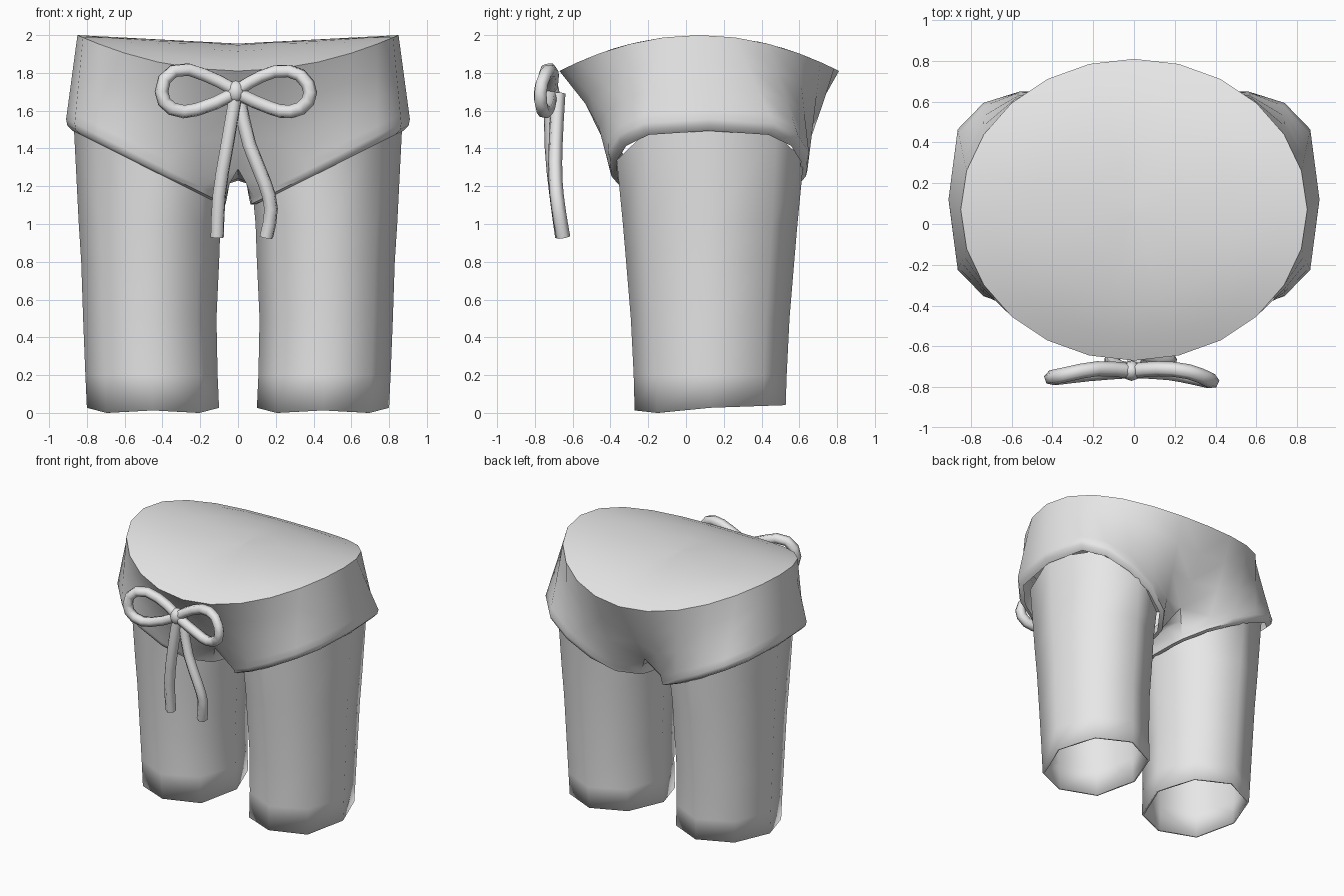
import bpy, bmesh
from math import sin, cos, radians, copysign
from mathutils import Vector, Matrix

cube = bpy.data.objects.get("Cube")
if cube:
    bpy.data.objects.remove(cube, do_unlink=True)

GREY = (0.8, 0.8, 0.8, 1)
cloth = bpy.data.materials.new("light_grey_cloth")
cloth.use_nodes = True
cloth.diffuse_color = GREY
cloth.node_tree.nodes["Principled BSDF"].inputs["Base Color"].default_value = GREY


def finish(name, bm, angle):
    """Turn a bmesh into a smooth-shaded object with sharp creases."""
    bmesh.ops.remove_doubles(bm, verts=bm.verts[:], dist=0.0005)
    bmesh.ops.recalc_face_normals(bm, faces=bm.faces[:])
    mesh = bpy.data.meshes.new(name)
    bm.to_mesh(mesh)
    bm.free()
    mesh.materials.append(cloth)
    mesh.shade_smooth()
    mesh.set_sharp_from_angle(angle=radians(angle))
    obj = bpy.data.objects.new(name, mesh)
    bpy.context.collection.objects.link(obj)


def bridge(bm, rows, closed=False):
    """Fill quads between successive rows of points."""
    grid = [[bm.verts.new(p) for p in row] for row in rows]
    for a, b in zip(grid, grid[1:]):
        n = len(a)
        for i in range(n if closed else n - 1):
            j = (i + 1) % n
            bm.faces.new((a[i], a[j], b[j], b[i]))


# Trunk: one half, from the closed waist down to the leg opening, then mirrored
LAST = 12
cols = range(LAST + 1)


def waist(i, s):
    a = radians(-90 + 180 * i / LAST)
    u, v = s * cos(a), s * sin(a)
    ridge = 1.955 + 0.045 * u
    rim = 1.81 + 0.19 * u * u
    w = min(1, v * v / max(1e-6, 1 - u * u))
    x = 0 if i in (0, LAST) else 0.85 * u
    return Vector((x, 0.07 + 0.74 * v, ridge + (rim - ridge) * w ** 1.25))


def opening(deg, s=1.0, drop=0.0):
    a = radians(deg)
    x = 0.485 + 0.425 * s * cos(a)
    y = 0.12 + 0.535 * s * copysign(abs(sin(a)) ** 0.55, sin(a))
    return Vector((x, y, 1.13 + 0.5 * (x - 0.06) - drop))


crotch = [Vector((0, y, z)) for y, z in
          ((-0.28, 1.29), (-0.1, 1.24), (0.1, 1.23), (0.3, 1.24), (0.5, 1.29))]
hem = [-160 + 320 * i / LAST for i in cols]


def side_point(i, t):
    top = waist(i, 1)
    end = opening(hem[i])
    if i in (0, LAST):
        end, t = crotch[0 if i == 0 else 4], t / 0.9
    p = top.lerp(end, t)
    ease = t ** (0.85 if top.y < 0.07 else 1.05)
    p.y = top.y + (end.y - top.y) * ease
    return p


bm = bmesh.new()
rows = [[waist(i, s) for i in cols] for s in (0.04, 0.3, 0.6, 0.85, 1)]
rows += [[side_point(i, t) for i in cols] for t in (0.3, 0.6, 0.9)]
rows.append([opening(d) for d in hem])
bridge(bm, rows)
bm.faces.new([bm.verts.new(waist(i, 0.04)) for i in cols])
# Rounded crotch between the two openings
inner = [opening(d) for d in (-160, -170, -180, -190, -200)]
middle = [c.lerp(p, 0.5) for c, p in zip(crotch, inner)]
for p, c in list(zip(middle, crotch))[1:4]:
    p.x, p.z = 0.045, c.z - 0.015
bridge(bm, [crotch, middle, inner])
# Hem rolled in towards the leg
ring = hem + [170, 180, 190]
bridge(bm, [[opening(d, s, z) for d in ring]
            for s, z in ((1, 0), (0.985, 0.03), (0.92, 0.045))], closed=True)
bmesh.ops.remove_doubles(bm, verts=bm.verts[:], dist=0.0005)
bmesh.ops.mirror(bm, geom=bm.verts[:] + bm.edges[:] + bm.faces[:],
                 matrix=Matrix.Identity(4), axis='X', merge_dist=0.001)
finish("trunk", bm, 60)


# Legs: hollow eight-sided tapering tubes with a thin rim at the bottom
LEG = [  # height, centre x, radius x, radius y
    (0.2, 0.458, 0.35, 0.405), (0.5, 0.467, 0.353, 0.42),
    (0.8, 0.465, 0.365, 0.445), (1.0, 0.468, 0.375, 0.462)]


def foot(x, a):
    return 0.027 + 0.014 * sin(a) - 0.024 * abs(sin(2 * a)) * max(0, -sin(a))


def leg(name, side):
    def loop(cx, rx, ry, height):
        pts = []
        for k in range(8):
            a = radians(45 * k)
            x = cx + rx * cos(a)
            pts.append(Vector((side * x, 0.128 + ry * sin(a), height(x, a))))
        return pts

    bm = bmesh.new()
    rows = [loop(cx, rx - 0.015, ry - 0.015, lambda x, a, z=z: z)
            for z, cx, rx, ry in reversed(LEG)]
    rows += [loop(0.45, 0.35 - d, 0.4 - d, foot) for d in (0.015, 0)]
    rows += [loop(cx, rx, ry, lambda x, a, z=z: z) for z, cx, rx, ry in LEG]
    rows.append(loop(0.475, 0.395, 0.495, lambda x, a: 1.14 + 0.5 * (x - 0.08)))
    bridge(bm, rows, closed=True)
    finish(name, bm, 100)


leg("left_leg", 1)
leg("right_leg", -1)


# Drawstring: round cords following short paths
def cord(name, points, radius):
    curve = bpy.data.curves.new(name, 'CURVE')
    curve.dimensions = '3D'
    curve.bevel_depth = radius
    curve.bevel_resolution = 1
    curve.resolution_u = 2
    curve.use_fill_caps = True
    spline = curve.splines.new('BEZIER')
    spline.bezier_points.add(len(points) - 1)
    for bp, p in zip(spline.bezier_points, points):
        bp.co = p
        bp.handle_left_type = bp.handle_right_type = 'AUTO'
    spline.use_smooth = True
    curve.materials.append(cloth)
    obj = bpy.data.objects.new(name, curve)
    bpy.context.collection.objects.link(obj)


cord("right_bow_loop", [(-0.02, -0.72, 1.71), (-0.18, -0.71, 1.79), (-0.34, -0.74, 1.81),
                        (-0.405, -0.755, 1.70), (-0.35, -0.75, 1.61), (-0.22, -0.735, 1.605),
                        (-0.02, -0.72, 1.69)], 0.037)
cord("left_bow_loop", [(0, -0.72, 1.71), (0.12, -0.71, 1.78), (0.27, -0.725, 1.81),
                       (0.37, -0.765, 1.74), (0.37, -0.77, 1.65), (0.28, -0.75, 1.595),
                       (0.17, -0.73, 1.615), (0, -0.72, 1.69)], 0.037)
cord("right_tail", [(-0.01, -0.715, 1.69), (-0.06, -0.71, 1.40),
                    (-0.10, -0.685, 1.15), (-0.11, -0.655, 0.93)], 0.038)
cord("left_tail", [(0, -0.675, 1.69), (0.06, -0.69, 1.42), (0.14, -0.69, 1.22),
                   (0.175, -0.675, 1.08), (0.15, -0.65, 0.93)], 0.038)

# Knot holding the bow against the waist
bm = bmesh.new()
bmesh.ops.create_uvsphere(bm, u_segments=10, v_segments=6, radius=0.05)
bmesh.ops.scale(bm, vec=(0.95, 1.0, 1.2), verts=bm.verts[:])
bmesh.ops.translate(bm, vec=(-0.012, -0.72, 1.70), verts=bm.verts[:])
finish("bow_knot", bm, 60)
